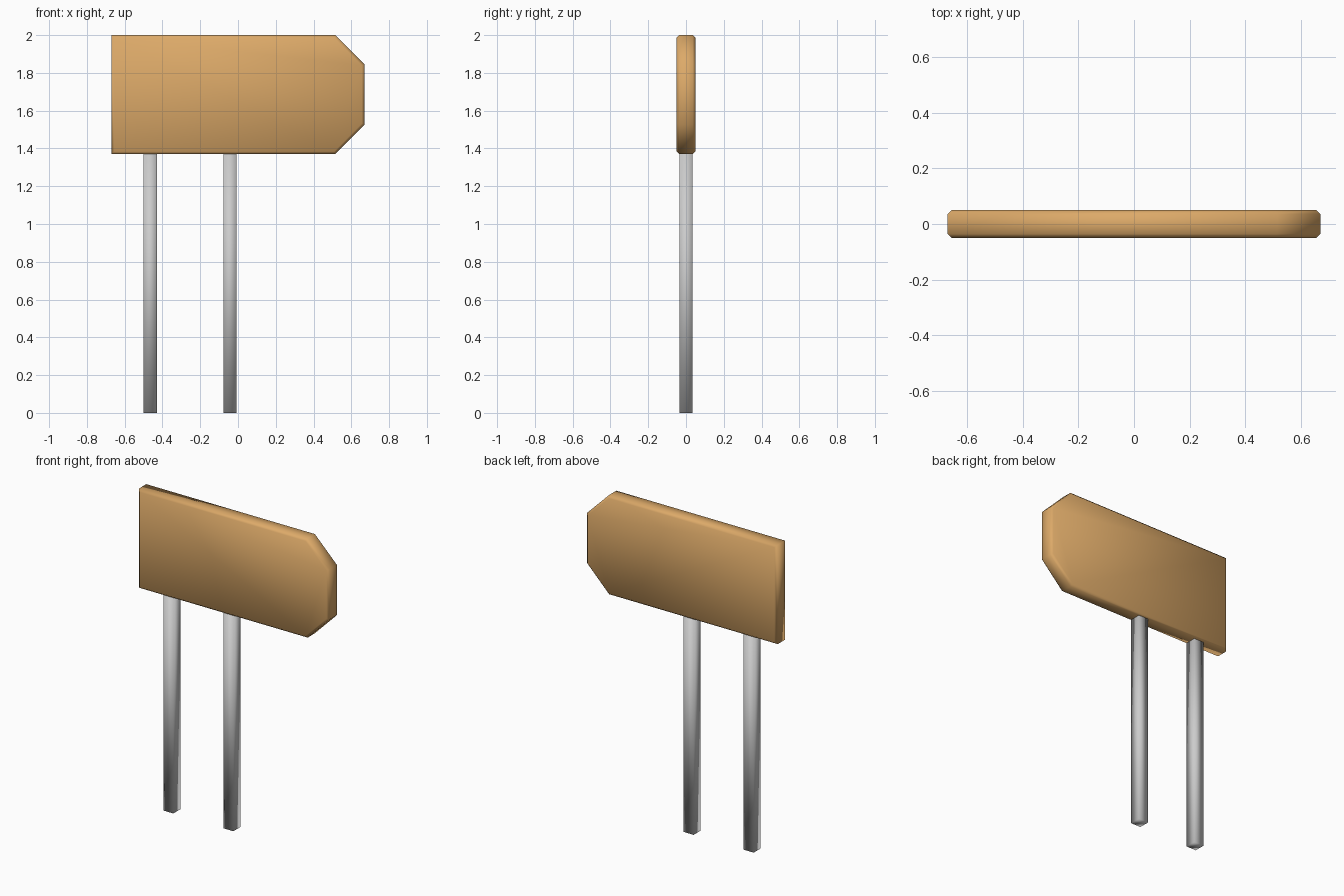
import bpy, bmesh

if "Cube" in bpy.data.objects:
    bpy.data.objects.remove(bpy.data.objects["Cube"])

wood = bpy.data.materials.new("wood")
wood.diffuse_color = (0.72, 0.40, 0.14, 1)
wood.use_nodes = True
wood.node_tree.nodes["Principled BSDF"].inputs["Base Color"].default_value = wood.diffuse_color


def prism(name, profile, half_depth, bevel=0.0, material=None):
    """Extrude an x/z profile through y, optionally chamfering the front and back rims."""
    bm = bmesh.new()
    face = bm.faces.new([bm.verts.new((x, -half_depth, z)) for x, z in profile])
    out = bmesh.ops.extrude_face_region(bm, geom=[face])
    moved = [g for g in out["geom"] if isinstance(g, bmesh.types.BMVert)]
    bmesh.ops.translate(bm, verts=moved, vec=(0, 2 * half_depth, 0))
    bmesh.ops.recalc_face_normals(bm, faces=bm.faces)
    if bevel:
        rims = [e for e in bm.edges if abs(e.verts[0].co.y - e.verts[1].co.y) < 1e-5]
        bmesh.ops.bevel(bm, geom=rims, offset=bevel, segments=1, affect='EDGES')
    for f in bm.faces:
        f.smooth = True
    mesh = bpy.data.meshes.new(name)
    bm.to_mesh(mesh)
    bm.free()
    if material:
        mesh.materials.append(material)
    obj = bpy.data.objects.new(name, mesh)
    bpy.context.collection.objects.link(obj)
    return obj


# Board with two clipped corners on the pointing end
prism("sign_board",
      [(-0.67, 1.37), (0.515, 1.37), (0.67, 1.527), (0.67, 1.845), (0.515, 2.0), (-0.67, 2.0)],
      0.05, bevel=0.014, material=wood)

# Square posts
for name, x in (("left_post", -0.465), ("right_post", -0.043)):
    w = 0.035
    prism(name, [(x - w, 0), (x + w, 0), (x + w, 1.375), (x - w, 1.375)], w)
